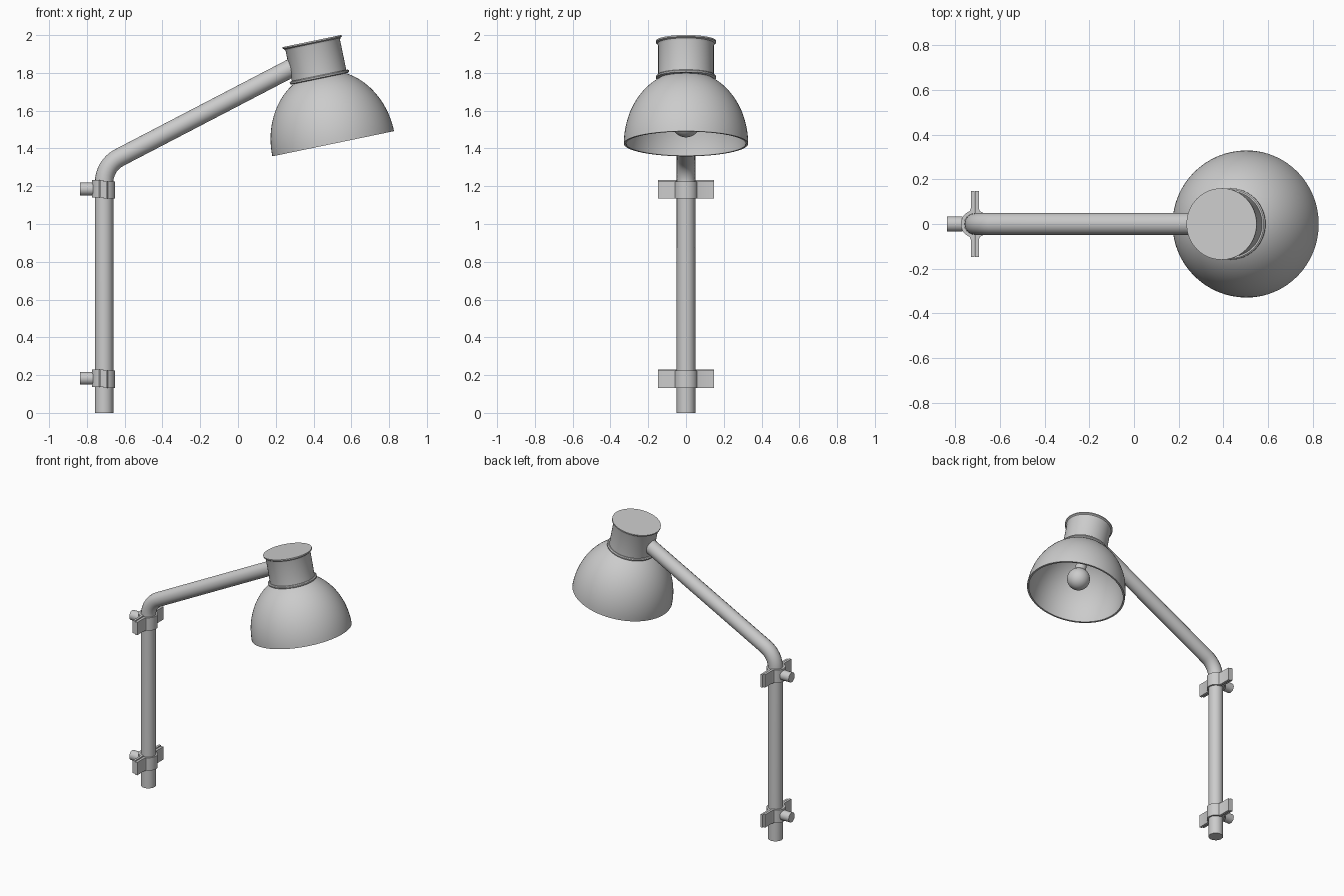
import bpy, bmesh, math
from mathutils import Matrix, Vector

cube = bpy.data.objects.get("Cube")
if cube:
    bpy.data.objects.remove(cube, do_unlink=True)

grey = bpy.data.materials.new("light grey metal")
grey.use_nodes = True
grey.diffuse_color = (0.6, 0.6, 0.6, 1)
grey.node_tree.nodes["Principled BSDF"].inputs["Base Color"].default_value = (0.6, 0.6, 0.6, 1)

POLE_X = -0.709
POLE_R = 0.049
HEAD = Matrix.Translation((0.504, 0, 1.425)) @ Matrix.Rotation(math.radians(-11.7), 4, 'Y')


def finish(obj, angle=35):
    bpy.ops.object.select_all(action='DESELECT')
    obj.select_set(True)
    bpy.context.view_layer.objects.active = obj
    bpy.ops.object.shade_smooth_by_angle(angle=math.radians(angle))
    return obj


def add_mesh(name, bm, matrix):
    bmesh.ops.recalc_face_normals(bm, faces=bm.faces)
    mesh = bpy.data.meshes.new(name)
    bm.to_mesh(mesh)
    bm.free()
    mesh.materials.append(grey)
    obj = bpy.data.objects.new(name, mesh)
    bpy.context.collection.objects.link(obj)
    obj.matrix_world = matrix
    return finish(obj)


def lathe(name, profile, matrix, steps=64):
    """Spin (radius, height) points round the local z axis."""
    bm = bmesh.new()
    verts = [bm.verts.new((r, 0, h)) for r, h in profile]
    edges = [bm.edges.new(pair) for pair in zip(verts, verts[1:])]
    bmesh.ops.spin(bm, geom=verts + edges, cent=(0, 0, 0), axis=(0, 0, 1),
                   angle=math.tau, steps=steps, use_duplicate=False)
    bmesh.ops.remove_doubles(bm, verts=bm.verts, dist=0.0002)
    return add_mesh(name, bm, matrix)


def dome(radius, height, top, count=20):
    """Elliptical side profile from the rim up to the given height."""
    end = math.asin(top / height)
    return [(radius * math.cos(end * i / count), height * math.sin(end * i / count))
            for i in range(count + 1)]


# Bent tube: upright pole, rounded elbow and sloping arm
turn = math.radians(62.5)
bend = 0.148
elbow_z = 1.22
path = [Vector((POLE_X, 0, 0))]
for i in range(9):
    a = turn * i / 8
    path.append(Vector((POLE_X + bend * (1 - math.cos(a)), 0, elbow_z + bend * math.sin(a))))
path.append(path[-1] + Vector((math.sin(turn), 0, math.cos(turn))) * 1.08)

curve = bpy.data.curves.new("pole_and_arm", 'CURVE')
curve.dimensions = '3D'
curve.bevel_depth = POLE_R
curve.bevel_resolution = 6
curve.use_fill_caps = True
spline = curve.splines.new('POLY')
spline.points.add(len(path) - 1)
for point, co in zip(spline.points, path):
    point.co = (*co, 1)
curve.materials.append(grey)
tube = bpy.data.objects.new("pole_and_arm", curve)
bpy.context.collection.objects.link(tube)
bpy.ops.object.select_all(action='DESELECT')
tube.select_set(True)
bpy.context.view_layer.objects.active = tube
bpy.ops.object.convert(target='MESH')
finish(bpy.context.view_layer.objects.active)

# Lamp shade: thin open bowl with a closed inner top
outer = dome(0.329, 0.39, 0.357)
inner = dome(0.317, 0.378, 0.345)
lathe("lamp_shade", [(0, 0.345)] + inner[::-1] + outer + [(0, 0.357)], HEAD)

# Neck housing with a collar below and a flared lid on top
lathe("shade_collar", [(0, 0.352), (0.154, 0.352), (0.16, 0.356), (0.16, 0.364),
                       (0.154, 0.369), (0, 0.369)], HEAD)
lathe("neck_housing", [(0, 0.36), (0.147, 0.36), (0.147, 0.53), (0.151, 0.541),
                       (0.16, 0.547), (0.16, 0.555), (0, 0.555)], HEAD)

# Bulb: round globe running into a narrow stem
bulb_r, bulb_h = 0.076, 0.112
globe = [(bulb_r * math.sin(a), bulb_h - bulb_r * math.cos(a))
         for a in (math.radians(150) * i / 16 for i in range(17))]
lathe("bulb", globe + [(0.036, 0.22), (0.036, 0.35), (0, 0.35)], HEAD, 40)


# Half clamp: flat wing, half ring, flat wing, extruded upward
def half_clamp(name, z, side):
    thick, reach, ring_out, ring_in, height = 0.018, 0.148, 0.062, 0.047, 0.092
    pairs = [((thick, -reach), (0.001, -reach)), ((thick, -0.07), (0.001, -0.052))]
    for i in range(17):
        a, b = math.radians(-68 + 8.5 * i), math.radians(-88 + 11 * i)
        pairs.append(((ring_out * math.cos(a), ring_out * math.sin(a)),
                      (ring_in * math.cos(b), ring_in * math.sin(b))))
    pairs += [((o[0], -o[1]), (n[0], -n[1])) for o, n in pairs[1::-1]]
    bm = bmesh.new()
    rows = [[bm.verts.new((side * x, y, -height / 2)) for x, y in pair] for pair in pairs]
    faces = [bm.faces.new((p[0], q[0], q[1], p[1])) for p, q in zip(rows, rows[1:])]
    top = bmesh.ops.extrude_face_region(bm, geom=faces)["geom"]
    bmesh.ops.translate(bm, vec=(0, 0, height),
                        verts=[v for v in top if isinstance(v, bmesh.types.BMVert)])
    add_mesh(name, bm, Matrix.Translation((POLE_X - 0.003, 0, z)))


# Two wall clamps, each with a round mounting stub
for label, z in (("lower", 0.181), ("upper", 1.183)):
    half_clamp(label + "_clamp_back", z + 0.003, -1)
    half_clamp(label + "_clamp_front", z - 0.003, 1)
    lathe(label + "_mounting_stub", [(0, 0), (0.034, 0), (0.034, 0.07), (0, 0.07)],
          Matrix.Translation((-0.767, 0, z + 0.002)) @ Matrix.Rotation(-math.pi / 2, 4, 'Y'), 32)
